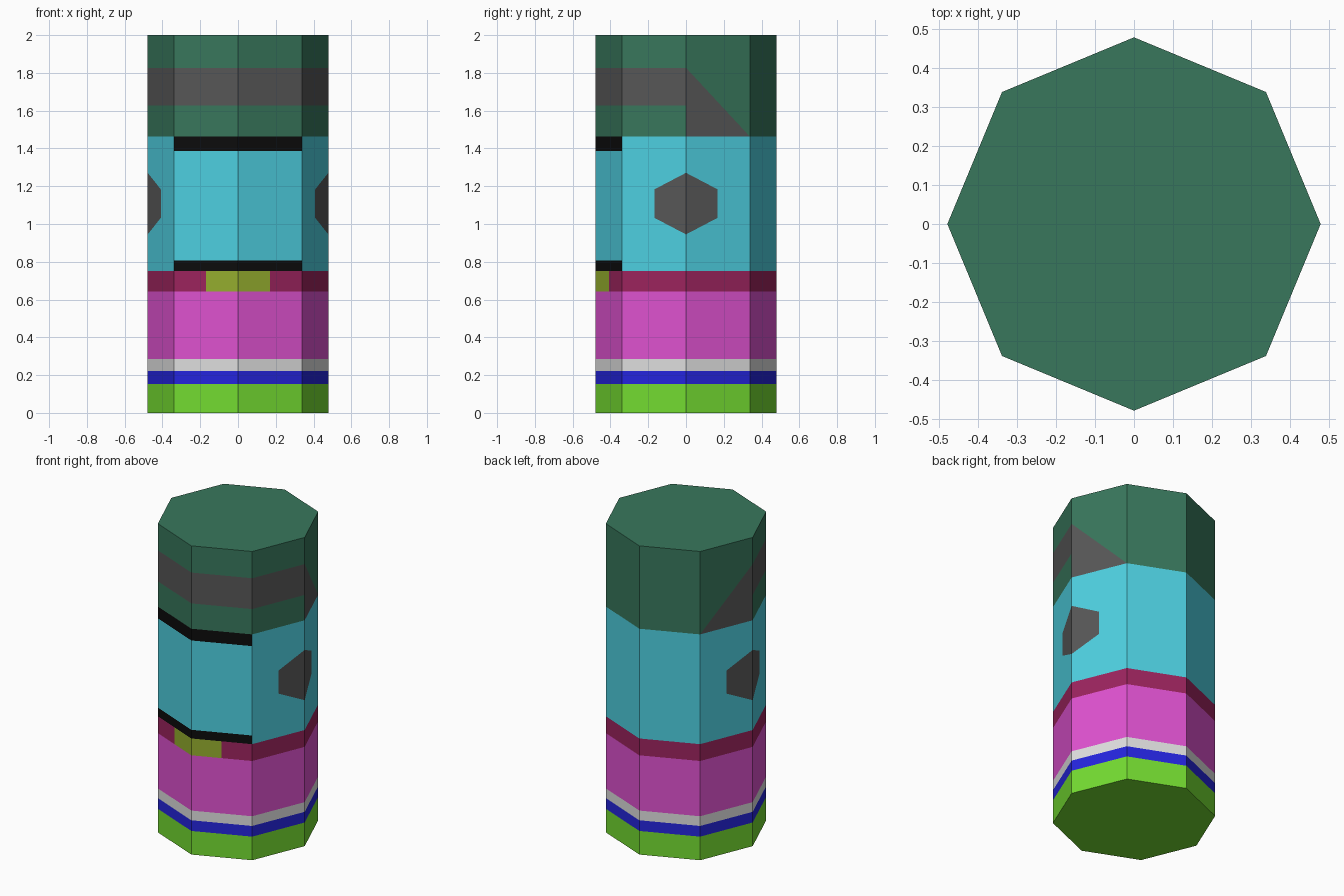
import bpy, bmesh, math
from mathutils import Vector

if "Cube" in bpy.data.objects:
    bpy.data.objects.remove(bpy.data.objects["Cube"])

R = 0.478      # corner radius of the octagonal body
SIDES = 8


def material(name, rgb):
    def lin(c):
        c /= 255
        return c / 12.92 if c <= 0.04045 else ((c + 0.055) / 1.055) ** 2.4
    m = bpy.data.materials.new(name)
    m.diffuse_color = (*[lin(c) for c in rgb], 1)
    m.use_nodes = True
    m.node_tree.nodes["Principled BSDF"].inputs["Base Color"].default_value = m.diffuse_color
    return m


green = material("dark green", (56, 119, 92))
grey = material("charcoal grey", (87, 87, 87))
black = material("black", (12, 12, 12))
cyan = material("cyan", (78, 208, 225))
crimson = material("crimson", (156, 36, 94))
olive = material("olive", (149, 174, 46))
magenta = material("magenta", (223, 82, 208))
silver = material("silver", (223, 223, 223))
blue = material("blue", (37, 37, 222))
lime = material("lime", (116, 220, 49))


def drum(name, z0, z1, mats, cuts=(), rule=None, cap=None):
    """Octagonal band; cuts are (point, normal) planes, rule picks a material per face."""
    bm = bmesh.new()
    rings = [[bm.verts.new((R * math.cos(i * math.tau / SIDES),
                            R * math.sin(i * math.tau / SIDES), z))
              for i in range(SIDES)] for z in (z0, z1)]
    low, high = rings
    for i in range(SIDES):
        j = (i + 1) % SIDES
        bm.faces.new((low[i], low[j], high[j], high[i]))
    for point, normal in cuts:
        bmesh.ops.bisect_plane(bm, geom=bm.verts[:] + bm.edges[:] + bm.faces[:],
                               dist=1e-5, plane_co=point, plane_no=normal)
    if rule:
        for f in bm.faces:
            f.material_index = rule(f.calc_center_median())
    if cap:
        ring_z = z0 if cap == "bottom" else z1
        edge = sorted((v for v in bm.verts if abs(v.co.z - ring_z) < 1e-5),
                      key=lambda v: math.atan2(v.co.y, v.co.x))
        bm.faces.new(edge if cap == "top" else edge[::-1])
    me = bpy.data.meshes.new(name)
    bm.to_mesh(me)
    bm.free()
    for m in mats:
        me.materials.append(m)
    ob = bpy.data.objects.new(name, me)
    bpy.context.collection.objects.link(ob)
    return ob


def level(z):
    return Vector((0, 0, z)), Vector((0, 0, 1))


def slant(y0, z0, y1, z1):
    return Vector((0, y0, z0)), Vector((0, z1 - z0, y0 - y1)).normalized()


# Shoes, trouser stripes and trousers
drum("shoes", 0, 0.153, [lime], cap="bottom")
drum("lower_stripe", 0.153, 0.222, [blue])
drum("upper_stripe", 0.222, 0.285, [silver])
drum("trousers", 0.285, 0.643, [magenta])

# Belt with a buckle wrapped round the front corner
BUCKLE = 0.169
drum("belt", 0.643, 0.752, [crimson, olive],
     [(Vector((s * BUCKLE, 0, 0)), Vector((1, 0, 0))) for s in (-1, 1)],
     lambda c: int(abs(c.x) < BUCKLE and c.y < -0.35))

# Torso: black trim on the two front faces, hexagonal hand on each side
HEM, COLLAR, MID = 0.808, 1.387, 1.108
HW, HT, HS = 0.168, 0.163, 0.075     # hand half width, tip height, shoulder height
hand_cuts = [(Vector((0, s * HW, 0)), Vector((0, 1, 0))) for s in (-1, 1)]
hand_cuts += [slant(0, MID + t * HT, s * HW, MID + t * HS)
              for s in (-1, 1) for t in (-1, 1)]


def torso_rule(c):
    if c.y < -0.338 and (c.z < HEM or c.z > COLLAR):
        return 1
    slope = HT - (HT - HS) * abs(c.y) / HW
    if abs(c.y) < HW and abs(c.z - MID) < slope and abs(c.x) > 0.35:
        return 2
    return 0


drum("torso", 0.752, 1.463, [cyan, black, grey],
     [level(HEM), level(COLLAR)] + hand_cuts, torso_rule)

# Head: visor band round the front half, sloping strap behind each side corner
NECK, V0, V1, BACK = 1.463, 1.627, 1.827, R * math.sqrt(0.5)


def head_rule(c):
    if c.y < 0:
        return int(V0 < c.z < V1)
    return int(c.y < BACK and c.z < V1 - (V1 - NECK) * c.y / BACK)


drum("head", NECK, 2.0, [green, grey],
     [level(V0), level(V1), slant(0, V1, BACK, NECK)], head_rule, cap="top")
